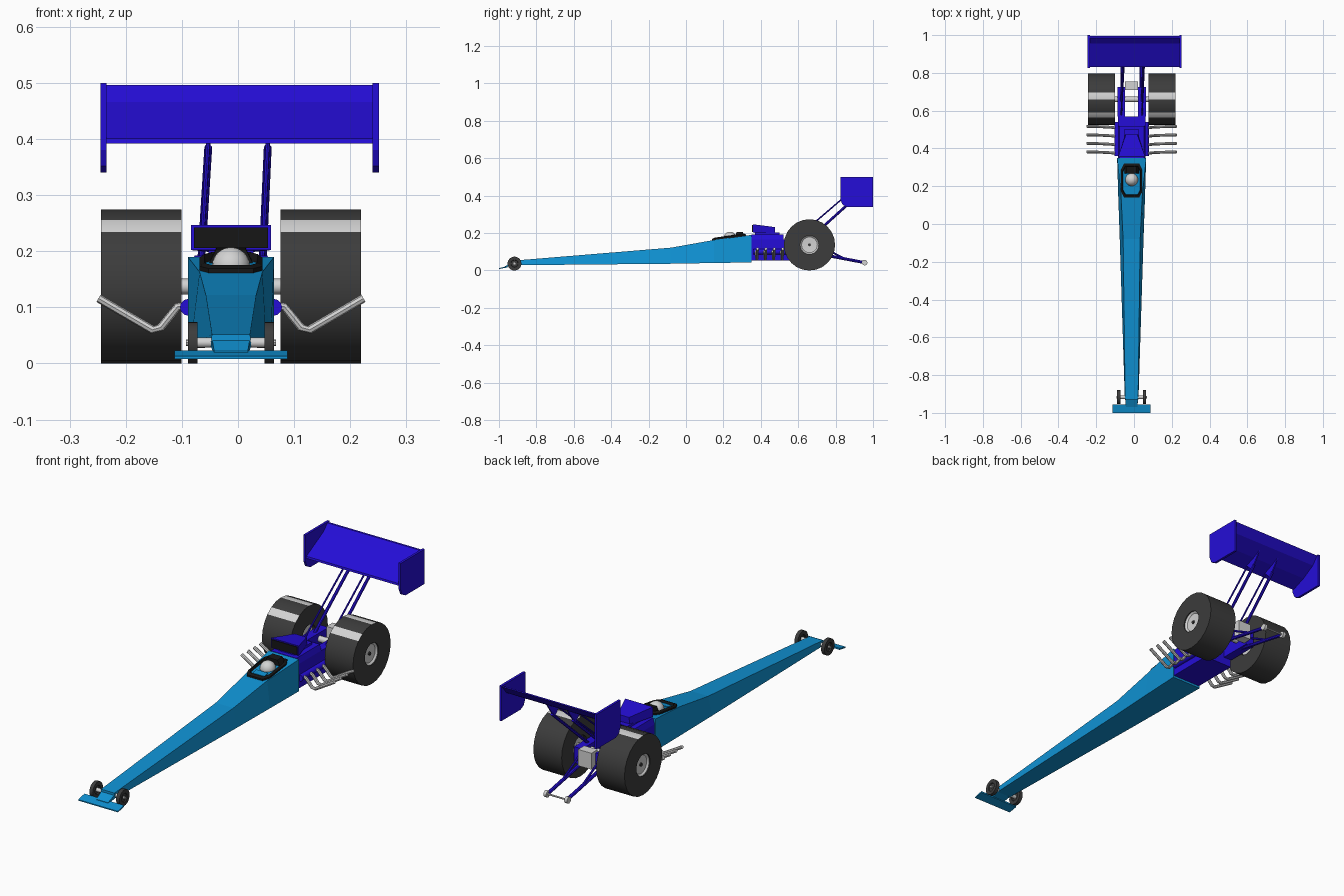
import bpy
import bmesh
from math import sin, cos, pi, radians, atan2, degrees, hypot
from mathutils import Vector

if "Cube" in bpy.data.objects:
    bpy.data.objects.remove(bpy.data.objects["Cube"])

CX = -0.0125          # centreline of the chassis
SIDES = (("left", 1), ("right", -1))


def material(name, rgb):
    m = bpy.data.materials.new(name)
    m.diffuse_color = (*rgb, 1)
    m.use_nodes = True
    m.node_tree.nodes["Principled BSDF"].inputs["Base Color"].default_value = (*rgb, 1)
    return m


BLUE = material("sky_blue", (0.005, 0.29, 0.66))
VIOLET = material("deep_violet", (0.018, 0.004, 0.68))
RUBBER = material("rubber_grey", (0.045, 0.045, 0.045))
BLACK = material("black", (0.008, 0.008, 0.008))
SILVER = material("light_grey", (0.65, 0.65, 0.65))


def finish(name, bm, mat, smooth=False):
    bmesh.ops.recalc_face_normals(bm, faces=bm.faces)
    me = bpy.data.meshes.new(name)
    bm.to_mesh(me)
    bm.free()
    me.materials.append(mat)
    ob = bpy.data.objects.new(name, me)
    bpy.context.collection.objects.link(ob)
    if smooth:
        bpy.ops.object.select_all(action='DESELECT')
        ob.select_set(True)
        bpy.context.view_layer.objects.active = ob
        bpy.ops.object.shade_smooth_by_angle(angle=radians(35))
    return ob


def loft(name, rings, mat, smooth=False, closed=False):
    """Skin a row of point rings, capping the ends unless closed."""
    bm = bmesh.new()
    vs = [[bm.verts.new(p) for p in ring] for ring in rings]
    n = len(vs[0])
    pairs = list(zip(vs, vs[1:])) + ([(vs[-1], vs[0])] if closed else [])
    for a, b in pairs:
        for i in range(n):
            j = (i + 1) % n
            bm.faces.new((a[i], a[j], b[j], b[i]))
    if not closed:
        bm.faces.new(vs[0])
        bm.faces.new(vs[-1])
    return finish(name, bm, mat, smooth)


def section(y, low, high, w_low, w_high):
    return [(CX - w_low, y, low), (CX + w_low, y, low),
            (CX + w_high, y, high), (CX - w_high, y, high)]


def box(name, xs, ys, zs, mat):
    return loft(name, [[(xs[0], y, zs[0]), (xs[1], y, zs[0]),
                        (xs[1], y, zs[1]), (xs[0], y, zs[1])] for y in ys], mat)


def extrude_x(name, profile, x0, x1, mat):
    return loft(name, [[(x, y, z) for y, z in profile] for x in (x0, x1)], mat)


def lathe_x(name, profile, x, y, z, mat, n=24, flip=1):
    """Spin a closed (x, radius) profile around an axis along x."""
    rings = [[(x + flip * px, y + r * cos(2 * pi * k / n), z + r * sin(2 * pi * k / n))
              for px, r in profile] for k in range(n)]
    return loft(name, rings, mat, True, True)


def tube(name, path, r, mat, n=8):
    pts = [Vector(p) for p in path]
    rings = []
    for i, p in enumerate(pts):
        d = pts[min(i + 1, len(pts) - 1)] - pts[max(i - 1, 0)]
        q = d.to_track_quat('Z', 'Y')
        rings.append([p + q @ Vector((r * cos(2 * pi * k / n), r * sin(2 * pi * k / n), 0))
                      for k in range(n)])
    return loft(name, rings, mat, True)


# Long tapered body and front wing
loft("body", [section(-0.93, 0.028, 0.052, 0.036, 0.034),
              section(-0.08, 0.036, 0.122, 0.063, 0.045),
              section(0.15, 0.04, 0.163, 0.071, 0.056),
              section(0.35, 0.043, 0.19, 0.077, 0.077)], BLUE)
loft("nose_neck", [section(-0.97, 0.016, 0.022, 0.03, 0.03),
                   section(-0.92, 0.028, 0.046, 0.035, 0.034)], BLUE)
extrude_x("front_wing", [(-1.0, 0.008), (-0.955, 0.016), (-0.955, 0.023), (-1.0, 0.013)],
          CX - 0.101, CX + 0.101, BLUE)

# Cockpit opening, driver helmet and headrest
outline = [(-0.04, 0.14), (0.04, 0.14), (0.056, 0.17), (0.056, 0.29),
           (0.04, 0.32), (-0.04, 0.32), (-0.056, 0.29), (-0.056, 0.17)]


def cockpit_ring(scale, lift):
    return [(CX + x * scale, 0.23 + (y - 0.23) * scale, 0.145 + 0.13 * y + lift)
            for x, y in outline]


loft("cockpit_rim", [cockpit_ring(1, -0.03), cockpit_ring(1, 0.006),
                     cockpit_ring(0.85, 0.012), cockpit_ring(0.78, -0.006)], BLACK)
loft("cockpit_dash", [[(CX + s * 0.03, y, z + 0.145 + 0.13 * y) for s, z in
                       ((-1, 0), (1, 0), (1, 0.004), (-1, 0.004))]
                      for y in (0.165, 0.195)], BLUE)
bm = bmesh.new()
bmesh.ops.create_uvsphere(bm, u_segments=20, v_segments=12, radius=0.034)
for v in bm.verts:
    v.co += Vector((CX, 0.235, 0.173))
finish("helmet", bm, SILVER, True)
loft("headrest", [section(0.268, 0.165, 0.204, 0.046, 0.026),
                  section(0.305, 0.165, 0.207, 0.046, 0.026)], BLACK)

# Engine bay, rear rails and gearbox
box("engine_block", (CX - 0.073, CX + 0.073), (0.35, 0.57), (0.053, 0.165), VIOLET)
loft("engine_top", [section(0.35, 0.165, 0.192, 0.073, 0.065),
                    section(0.52, 0.165, 0.192, 0.073, 0.065)], VIOLET)
box("blower", (CX - 0.04, CX + 0.04), (0.37, 0.5), (0.19, 0.203), VIOLET)
loft("air_scoop", [section(0.358, 0.202, 0.247, 0.071, 0.071),
                   section(0.475, 0.198, 0.232, 0.033, 0.03)], VIOLET)
box("scoop_mouth", (CX - 0.066, CX + 0.066), (0.354, 0.36), (0.206, 0.242), BLACK)
box("gearbox", (CX - 0.034, CX + 0.034), (0.71, 0.755), (0.1, 0.175), SILVER)
tube("rear_axle", [(CX - 0.1, 0.66, 0.137), (CX + 0.1, 0.66, 0.137)], 0.014, SILVER, 12)

TYRE = [(-0.072, 0.05), (-0.072, 0.137), (0.072, 0.137), (0.072, 0.05)]
HUB = [(-0.055, 0.001), (-0.055, 0.051), (0.068, 0.051), (0.06, 0.042), (0.058, 0.001)]
SMALL = [(-0.0085, 0.02), (-0.0085, 0.037), (0.0085, 0.037), (0.0085, 0.02),
         (0.004, 0.018), (0.004, 0.001), (-0.004, 0.001), (-0.004, 0.018)]

for side, s in SIDES:
    def X(d):
        return CX + s * d

    box(side + "_rear_rail", sorted((X(0.034), X(0.076))), (0.57, 0.725), (0.09, 0.165), VIOLET)
    tube(side + "_valve_cover", [(X(0.076), 0.36, 0.1), (X(0.076), 0.54, 0.1)], 0.015, VIOLET, 12)

    # Rear slick with pale tread bands
    tyre = lathe_x(side + "_rear_tyre", TYRE, X(0.16), 0.66, 0.137, RUBBER)
    tyre.data.materials.append(SILVER)
    for f in tyre.data.polygons:
        dy, dz = f.center.y - 0.66, f.center.z - 0.137
        angle = degrees(atan2(dz, -dy))
        if hypot(dy, dz) > 0.13 and min(abs(angle - 52.5), abs(angle - 97.5)) < 3:
            f.material_index = 1
    lathe_x(side + "_rear_hub", HUB, X(0.16), 0.66, 0.137, SILVER, flip=s)
    tube(side + "_hub_nut", [(X(0.21), 0.66, 0.137), (X(0.224), 0.66, 0.137)], 0.008, RUBBER)

    # Front wheel and stub axle
    lathe_x(side + "_front_wheel", SMALL, X(0.068), -0.917, 0.037, RUBBER)
    tube(side + "_front_axle", [(X(0.03), -0.917, 0.037), (X(0.064), -0.917, 0.037)],
         0.009, SILVER, 12)
    tube(side + "_front_hub", [(X(0.068), -0.917, 0.037), (X(0.08), -0.917, 0.037)],
         0.006, SILVER)

    # Swept exhaust headers
    for i in range(4):
        y = 0.375 + i * 0.045
        tube(f"{side}_exhaust_{i + 1}",
             [(X(0.075), y, 0.103), (X(0.095), y, 0.101), (X(0.108), y + 0.002, 0.085),
              (X(0.125), y + 0.003, 0.064), (X(0.14), y + 0.004, 0.06),
              (X(0.195), y + 0.006, 0.092), (X(0.236), y + 0.007, 0.116)], 0.0075, SILVER)

    # Wing struts with mounting brackets
    top, low = 0.053 * s, CX + 0.055 * s
    tube(side + "_rear_strut", [(low, 0.64, 0.15), (top, 0.9, 0.385)], 0.007, VIOLET)
    tube(side + "_front_strut", [(low, 0.575, 0.16), (top, 0.85, 0.396)], 0.004, VIOLET)
    extrude_x(side + "_wing_bracket", [(0.85, 0.4), (0.885, 0.365), (0.94, 0.445)],
              top - 0.003, top + 0.003, VIOLET)

    # Wheelie bar arm and its small wheel
    tube(side + "_wheelie_arm", [(X(0.05), 0.65, 0.1), (X(0.05), 0.95, 0.043)], 0.008, VIOLET)
    tube(side + "_wheelie_brace", [(X(0.05), 0.7, 0.14), (X(0.05), 0.85, 0.062)], 0.005, VIOLET)
    tube(side + "_wheelie_wheel", [(X(0.046), 0.955, 0.042), (X(0.06), 0.955, 0.042)],
         0.015, SILVER, 14)

    # Wing end plate
    xs = sorted((0.003 + s * 0.237, 0.003 + s * 0.248))
    extrude_x(side + "_end_plate", [(0.825, 0.5), (1.0, 0.5), (1.0, 0.34), (0.86, 0.34),
                                    (0.837, 0.352), (0.825, 0.38)], *xs, VIOLET)

tube("wheelie_axle", [(CX - 0.05, 0.955, 0.042), (CX + 0.05, 0.955, 0.042)], 0.004, SILVER)

# Rear wing blade with an upturned trailing flap
extrude_x("rear_wing", [(0.83, 0.392), (0.832, 0.401), (0.955, 0.466), (0.985, 0.496),
                        (0.995, 0.496), (0.965, 0.458), (0.9, 0.42)], -0.24, 0.246, VIOLET)
